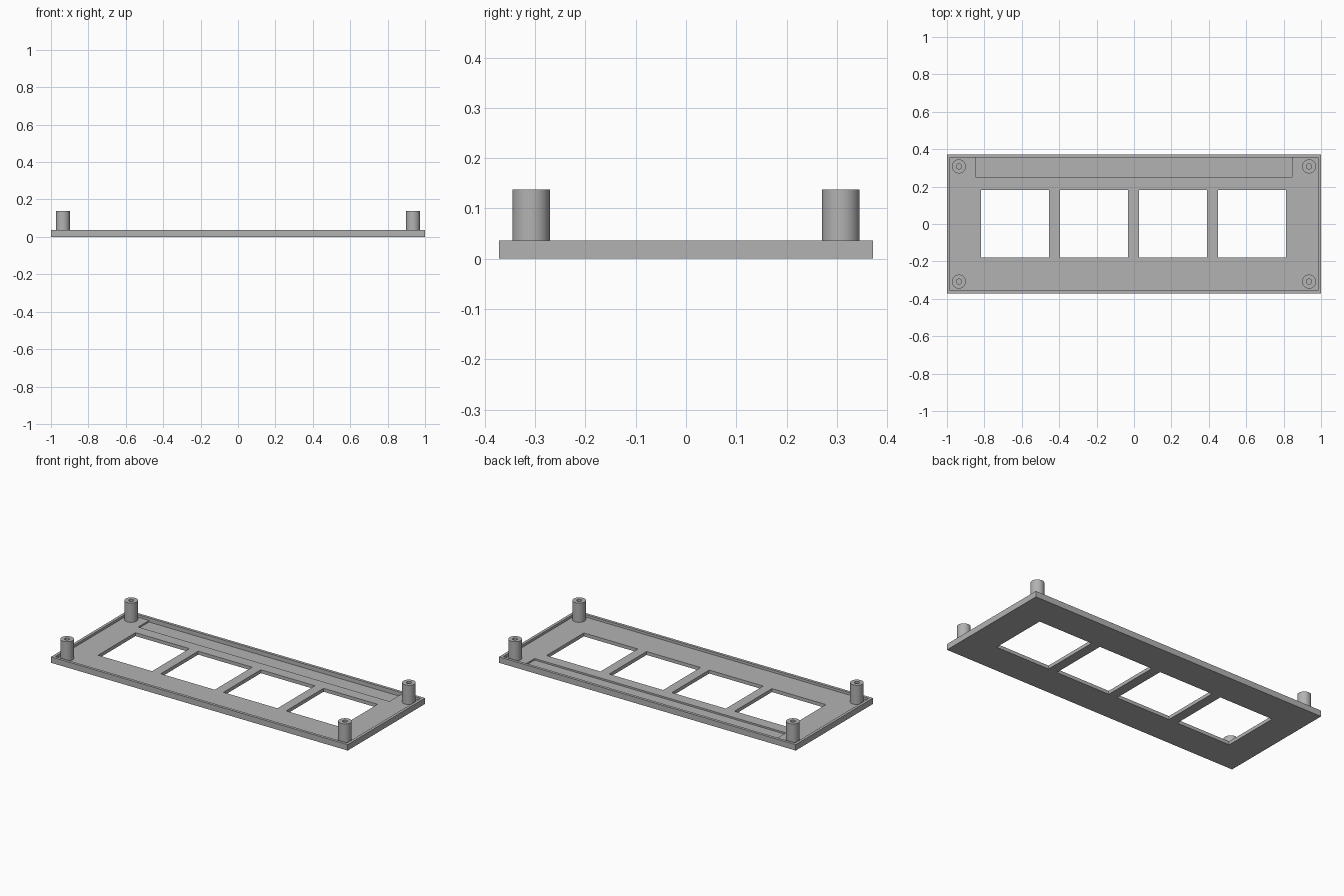
import bpy
import bmesh
import math
from mathutils import Matrix, Vector

if "Cube" in bpy.data.objects:
    bpy.data.objects.remove(bpy.data.objects["Cube"], do_unlink=True)

HALF_X, HALF_Y, HEIGHT = 1.0, 0.372, 0.036
RIM, FLOOR, RECESS_FLOOR = 0.017, 0.021, 0.011
POST_TOP, POST_R, BORE_R = 0.138, 0.0375, 0.014

grey = bpy.data.materials.new("plastic_grey")
grey.use_nodes = True
colour = (0.45, 0.45, 0.45, 1)
grey.diffuse_color = colour
grey.node_tree.nodes["Principled BSDF"].inputs["Base Color"].default_value = colour


def finish(name, bm):
    mesh = bpy.data.meshes.new(name)
    bm.to_mesh(mesh)
    bm.free()
    mesh.materials.append(grey)
    obj = bpy.data.objects.new(name, mesh)
    bpy.context.collection.objects.link(obj)
    return obj


def box(name, low, high):
    low, high = Vector(low), Vector(high)
    bm = bmesh.new()
    bmesh.ops.create_cube(bm, size=1, matrix=Matrix.Translation((low + high) / 2)
                          @ Matrix.Diagonal((*(high - low), 1)))
    return finish(name, bm)


def cut(target, cutter):
    mod = target.modifiers.new("cut", "BOOLEAN")
    mod.operation, mod.solver, mod.object = "DIFFERENCE", "EXACT", cutter
    bpy.context.view_layer.objects.active = target
    bpy.ops.object.modifier_apply(modifier=mod.name)
    bpy.data.objects.remove(cutter, do_unlink=True)


# Tray with a thin raised rim
plate = box("cover_plate", (-HALF_X, -HALF_Y, 0), (HALF_X, HALF_Y, HEIGHT))
inner_x, inner_y = HALF_X - RIM, HALF_Y - RIM
cut(plate, box("tray_cutter", (-inner_x, -inner_y, FLOOR), (inner_x, inner_y, 0.1)))

# Shallow recess along the back edge
cut(plate, box("recess_cutter", (-0.848, 0.25, RECESS_FLOOR), (0.845, inner_y, 0.1)))

# Row of four square windows
for i in range(4):
    x = -0.002 + (i - 1.5) * 0.4225
    cut(plate, box("window_cutter", (x - 0.182, -0.179, -0.1), (x + 0.182, 0.181, 0.1)))


# Hollow corner posts, turned from a ring profile
def post(name, x, y):
    bm = bmesh.new()
    ring = [(BORE_R, FLOOR), (POST_R, FLOOR), (POST_R, POST_TOP), (BORE_R, POST_TOP)]
    verts = [bm.verts.new((r, 0, z)) for r, z in ring]
    edges = [bm.edges.new((verts[i], verts[(i + 1) % 4])) for i in range(4)]
    bmesh.ops.spin(bm, geom=verts + edges, cent=(0, 0, 0), axis=(0, 0, 1),
                   angle=math.tau, steps=40)
    bmesh.ops.remove_doubles(bm, verts=bm.verts, dist=0.0001)
    bmesh.ops.recalc_face_normals(bm, faces=bm.faces)
    bmesh.ops.translate(bm, verts=bm.verts, vec=(x, y, 0))
    obj = finish(name, bm)
    bpy.ops.object.select_all(action="DESELECT")
    obj.select_set(True)
    bpy.context.view_layer.objects.active = obj
    bpy.ops.object.shade_smooth_by_angle(angle=math.radians(30))


for side, sx in (("left", 1), ("right", -1)):
    for end, sy in (("front", -1), ("back", 1)):
        post(f"{end}_{side}_post", sx * 0.936, sy * 0.308)
